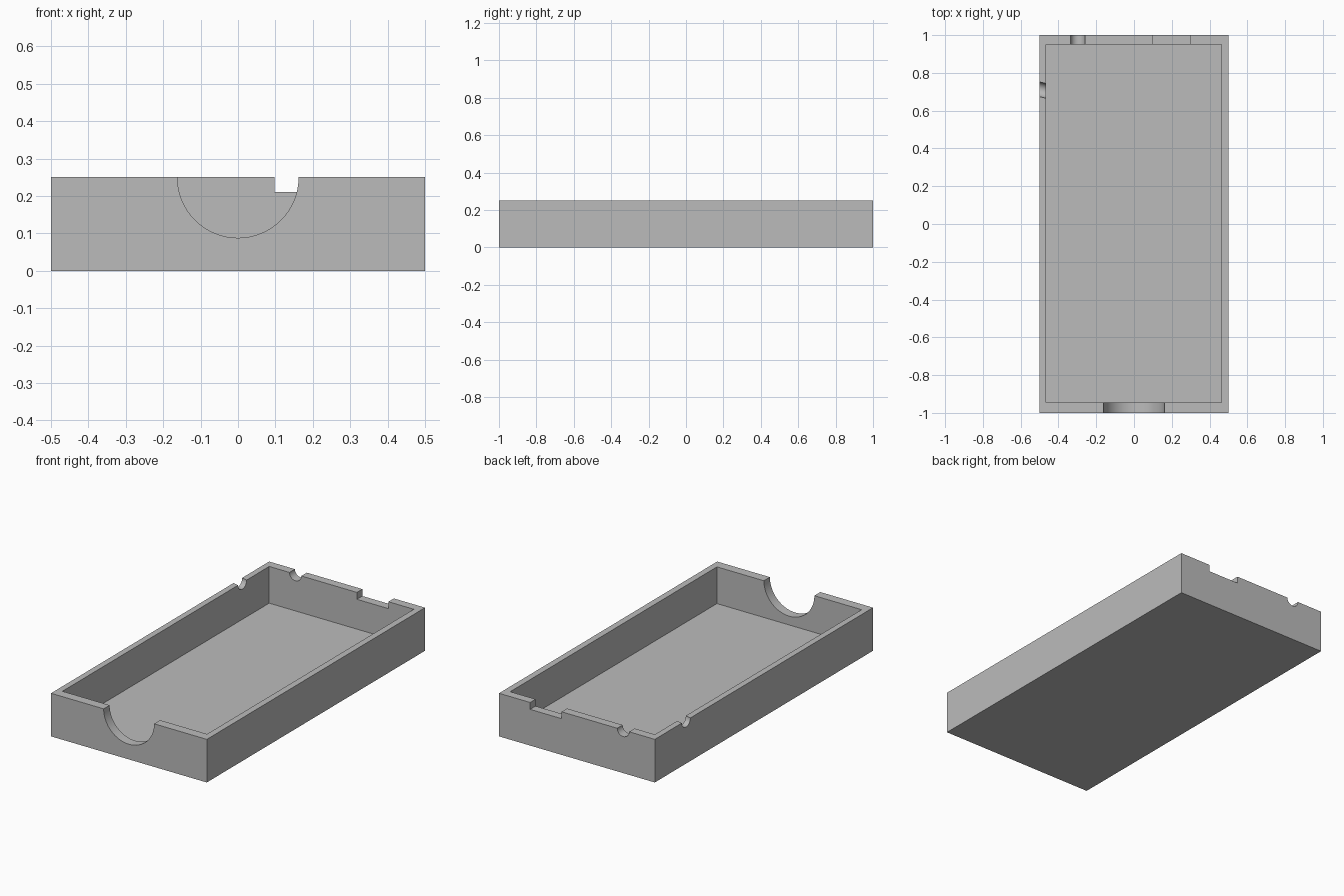
import bpy
from math import radians

if "Cube" in bpy.data.objects:
    bpy.data.objects.remove(bpy.data.objects["Cube"], do_unlink=True)

HEIGHT, FLOOR = 0.25, 0.037

# One plain grey material
grey = bpy.data.materials.new("plain grey")
grey.use_nodes = True
colour = (0.5, 0.5, 0.5, 1)
grey.diffuse_color = colour
grey.node_tree.nodes["Principled BSDF"].inputs["Base Color"].default_value = colour


def box(name, x0, x1, y0, y1, z0, z1):
    centre = ((x0 + x1) / 2, (y0 + y1) / 2, (z0 + z1) / 2)
    bpy.ops.mesh.primitive_cube_add(size=1, location=centre)
    ob = bpy.context.object
    ob.name = name
    ob.scale = (x1 - x0, y1 - y0, z1 - z0)
    bpy.ops.object.transform_apply(location=False, rotation=False, scale=True)
    ob.data.materials.append(grey)
    return ob


def round_cutter(name, x, y, radius, length, turn):
    # Horizontal cylinder centred on the rim; turn is measured from the y axis
    bpy.ops.mesh.primitive_cylinder_add(
        vertices=64, radius=radius, depth=length,
        location=(x, y, HEIGHT), rotation=(radians(90), 0, radians(turn)))
    ob = bpy.context.object
    ob.name = name
    ob.data.materials.append(grey)
    return ob


# Solid block, then the hollow and the rim openings
tray = box("tray", -0.5, 0.5, -1, 1, 0, HEIGHT)
cutters = [
    box("hollow", -0.465, 0.463, -0.945, 0.95, FLOOR, HEIGHT + 0.2),
    box("back_slot", 0.098, 0.3, 0.9, 1.1, 0.21, HEIGHT + 0.1),
    round_cutter("front_thumb_notch", 0, -1, 0.162, 0.3, 0),
    round_cutter("back_cable_notch", -0.297, 1, 0.038, 0.3, 0),
    round_cutter("side_cable_notch", -0.483, 0.709, 0.038, 0.2, 76),
]
for cutter in cutters:
    cutter.hide_render = True
    mod = tray.modifiers.new(cutter.name, "BOOLEAN")
    mod.operation = "DIFFERENCE"
    mod.solver = "EXACT"
    mod.object = cutter

# Apply the cuts and drop the cutters
bpy.ops.object.select_all(action="DESELECT")
bpy.context.view_layer.objects.active = tray
tray.select_set(True)
for mod in list(tray.modifiers):
    bpy.ops.object.modifier_apply(modifier=mod.name)
for cutter in cutters:
    bpy.data.objects.remove(cutter, do_unlink=True)

# Smooth curved notches, crisp edges elsewhere
bpy.ops.object.shade_smooth_by_angle(angle=radians(30))
